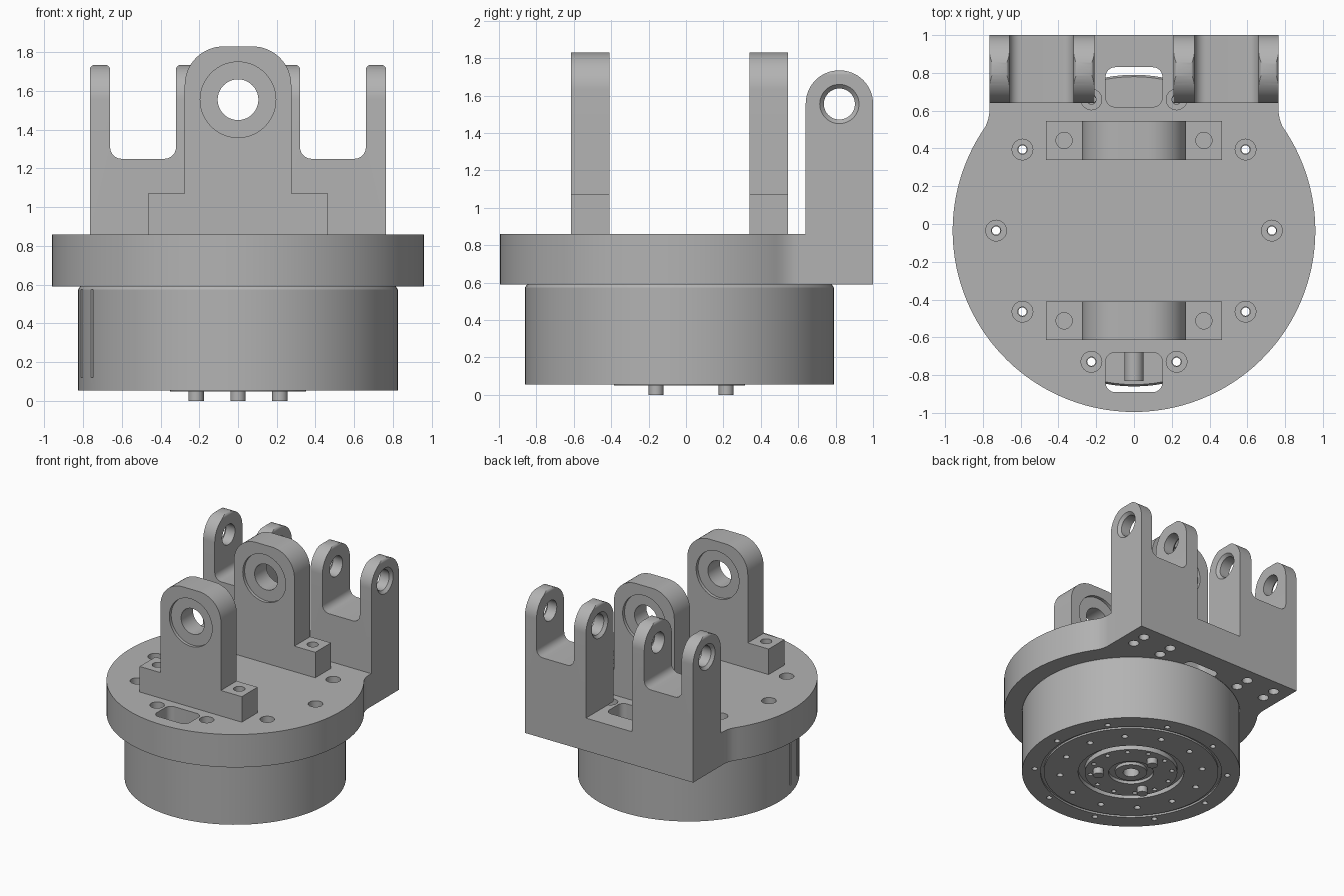
import bpy, bmesh, math
from mathutils import Vector

if "Cube" in bpy.data.objects:
    bpy.data.objects.remove(bpy.data.objects["Cube"])

grey = bpy.data.materials.new("machined grey")
grey.use_nodes = True
COLOUR = (0.45, 0.45, 0.45, 1)
grey.diffuse_color = COLOUR
grey.node_tree.nodes["Principled BSDF"].inputs["Base Color"].default_value = COLOUR

CY = -0.035          # centre of the round plate and drum
PLATE_LOW, PLATE_TOP = 0.59, 0.86
PIVOT = 1.555        # height of every cross hole


def place(u, v, w, axis):
    return {"X": (w, u, v), "Y": (u, w, v), "Z": (u, v, w)}[axis]


def finish(name, bm):
    bmesh.ops.recalc_face_normals(bm, faces=bm.faces)
    mesh = bpy.data.meshes.new(name)
    bm.to_mesh(mesh)
    bm.free()
    mesh.materials.append(grey)
    obj = bpy.data.objects.new(name, mesh)
    bpy.context.collection.objects.link(obj)
    return obj


def rounded(corners, steps=10):
    """Outline from (u, v, radius) corners."""
    out = []
    for i, (x, y, r) in enumerate(corners):
        p = Vector((x, y))
        if r == 0:
            out.append(p)
            continue
        a = (Vector(corners[i - 1][:2]) - p).normalized()
        b = (Vector(corners[(i + 1) % len(corners)][:2]) - p).normalized()
        half = a.angle(b) / 2
        c = p + (a + b).normalized() * r / math.sin(half)
        start = p + a * r / math.tan(half) - c
        end = p + b * r / math.tan(half) - c
        a0 = math.atan2(start.y, start.x)
        turn = math.atan2(start.x * end.y - start.y * end.x, start.dot(end))
        for k in range(steps + 1):
            t = a0 + turn * k / steps
            out.append(c + Vector((math.cos(t), math.sin(t))) * r)
    return out


def prism(name, outline, axis, low, high):
    bm = bmesh.new()
    rings = [[bm.verts.new(place(u, v, w, axis)) for u, v in outline] for w in (low, high)]
    n = len(outline)
    for ring in rings:
        bm.faces.new(ring)
    for i in range(n):
        j = (i + 1) % n
        bm.faces.new((rings[0][i], rings[0][j], rings[1][j], rings[1][i]))
    return finish(name, bm)


def lathe(name, profile, axis="Z", centre=(0, 0), sides=32):
    """Closed solid from (radius, position) pairs that start and end on the axis."""
    bm = bmesh.new()
    rings = []
    for r, w in profile[1:-1]:
        rings.append([bm.verts.new(place(centre[0] + r * math.cos(math.tau * i / sides),
                                         centre[1] + r * math.sin(math.tau * i / sides), w, axis))
                      for i in range(sides)])
    for a, b in zip(rings, rings[1:]):
        for i in range(sides):
            j = (i + 1) % sides
            bm.faces.new((a[i], a[j], b[j], b[i]))
    bm.faces.new(rings[0])
    bm.faces.new(rings[-1])
    return finish(name, bm)


def rod(name, r, low, high, axis="Z", centre=(0, 0), sides=32):
    return lathe(name, [(0, low), (r, low), (r, high), (0, high)], axis, centre, sides)


def cut(obj, cutters, operation="DIFFERENCE"):
    for c in cutters:
        c.hide_render = True
        mod = obj.modifiers.new("cut", "BOOLEAN")
        mod.operation, mod.solver, mod.object = operation, "EXACT", c
    bpy.context.view_layer.update()
    graph = bpy.context.evaluated_depsgraph_get()
    mesh = bpy.data.meshes.new_from_object(obj.evaluated_get(graph))
    obj.modifiers.clear()
    obj.data = mesh
    for c in cutters:
        bpy.data.objects.remove(c)


def ring_of(count, radius, first=0):
    for k in range(count):
        t = math.radians(first) + math.tau * k / count
        yield radius * math.cos(t), CY + radius * math.sin(t)


# Round plate with a square back, screw holes and two windows
arc = [math.radians(35 - 250 * k / 96) for k in range(97)]
outline = [(-0.765, 0.57, 0.2), (-0.765, 1, 0), (0.765, 1, 0), (0.765, 0.57, 0.2)]
outline += [(0.96 * math.cos(t), CY + 0.96 * math.sin(t), 0) for t in arc]
plate = prism("mounting_plate", rounded(outline), "Z", PLATE_LOW, PLATE_TOP)
cutters = []
for low, high in ((0.62, 0.83), (-0.89, -0.68)):
    window = [(-0.15, low, 0.05), (0.15, low, 0.05), (0.15, high, 0.05), (-0.15, high, 0.05)]
    cutters.append(prism("window_cutter", rounded(window), "Z", 0.5, 0.95))
for c in ring_of(10, 0.73):
    cutters.append(lathe("screw_cutter", [(0, 0.5), (0.025, 0.5), (0.025, 0.79), (0.055, 0.79),
                                          (0.055, 0.95), (0, 0.95)], "Z", c, 24))
for s in (-1, 1):
    for x in (0.38, 0.64):
        for y in (0.76, 0.88):
            cutters.append(rod("bolt_cutter", 0.04, 0.5, 0.75, "Z", (s * x, y), 24))
cut(plate, cutters)

# Drum below, with grooved underside
drum = lathe("motor_drum", [
    (0, 0.12), (0.06, 0.12), (0.06, 0.05), (0.12, 0.05), (0.12, 0.075), (0.17, 0.075),
    (0.17, 0.05), (0.35, 0.05), (0.35, 0.09), (0.4, 0.09), (0.4, 0.055), (0.66, 0.055),
    (0.66, 0.07), (0.685, 0.07), (0.685, 0.055), (0.825, 0.055), (0.825, 0.575),
    (0.815, 0.59), (0, 0.59)], "Z", (0, CY), 96)
cutters = [rod("through_cutter", 0.022, -0.1, 0.7, "Z", c, 16) for c in ring_of(10, 0.73)]
cutters += [rod("face_cutter", 0.024, -0.1, 0.1, "Z", c, 16) for c in ring_of(12, 0.54, 15)]
cutters += [rod("hub_cutter", 0.018, -0.1, 0.09, "Z", c, 16) for c in ring_of(12, 0.31, 15)]
# Pair of upright grooves on the side
for degrees in (192, 204):
    t = math.radians(degrees)
    out = Vector((math.cos(t), math.sin(t)))
    side = Vector((-out.y, out.x)) * 0.012
    mid = Vector((0, CY))
    box = [mid + out * 0.8 - side, mid + out * 0.9 - side, mid + out * 0.9 + side, mid + out * 0.8 + side]
    cutters.append(prism("groove_cutter", box, "Z", 0.12, 0.575))
cut(drum, cutters)

# Locating pins under the drum and the plug in the front window
for i, c in enumerate(ring_of(3, 0.25, 90)):
    rod(f"locating_pin_{i + 1}", 0.04, 0, 0.07, "Z", c)
rod("cable_plug", 0.05, -0.83, -0.66, "Y", (0, 0.65))

# Two bearing towers
tower_half = [(0.465, PLATE_TOP, 0), (0.465, 1.07, 0), (0.275, 1.07, 0), (0.275, 1.83, 0.2)]
tower_outline = tower_half + [(-x, z, r) for x, z, r in reversed(tower_half)]
for label, low, high in (("front", -0.615, -0.41), ("back", 0.34, 0.545)):
    tower = prism(f"{label}_bearing_tower", rounded(tower_outline, 16), "Y", low, high)
    bore = lathe("bore_cutter", [
        (0, low - 0.1), (0.195, low - 0.1), (0.195, low + 0.025), (0.105, low + 0.025),
        (0.105, high - 0.025), (0.195, high - 0.025), (0.195, high + 0.1), (0, high + 0.1)],
        "Y", (0, PIVOT), 64)
    bolts = [rod("bolt_cutter", 0.043, 0.97, 1.2, "Z", (s * 0.37, (low + high) / 2)) for s in (-1, 1)]
    cut(tower, [bore] + bolts)

# Two forked brackets on the back edge
fork = [(0.21, PLATE_TOP, 0), (0.21, 1.735, 0.025), (0.32, 1.735, 0.025), (0.32, 1.25, 0.06),
        (0.66, 1.25, 0.06), (0.66, 1.735, 0.025), (0.765, 1.735, 0.025), (0.765, PLATE_TOP, 0)]
dome = [(0.64, 0.8, 0), (0.64, 1.735, 0.179), (1, 1.735, 0.179), (1, 0.8, 0)]
for label, s in (("left", 1), ("right", -1)):
    bracket = prism(f"{label}_fork", rounded([(s * x, z, r) for x, z, r in fork]), "Y", 0.6, 1.05)
    cut(bracket, [prism("dome_cutter", rounded(dome, 16), "X", -1, 1)], "INTERSECT")
    hole = [(0, 0.19), (0.105, 0.19), (0.105, 0.21), (0.083, 0.232), (0.083, 0.743),
            (0.105, 0.765), (0.105, 0.785), (0, 0.785)]
    cut(bracket, [lathe("pivot_cutter", [(r, s * x) for r, x in hole], "X", (0.82, PIVOT), 48)])

# Smooth curves, keep edges crisp
bpy.ops.object.select_all(action="DESELECT")
for obj in bpy.context.scene.objects:
    if obj.type == "MESH":
        obj.select_set(True)
        bpy.context.view_layer.objects.active = obj
bpy.ops.object.shade_smooth_by_angle(angle=math.radians(30))
